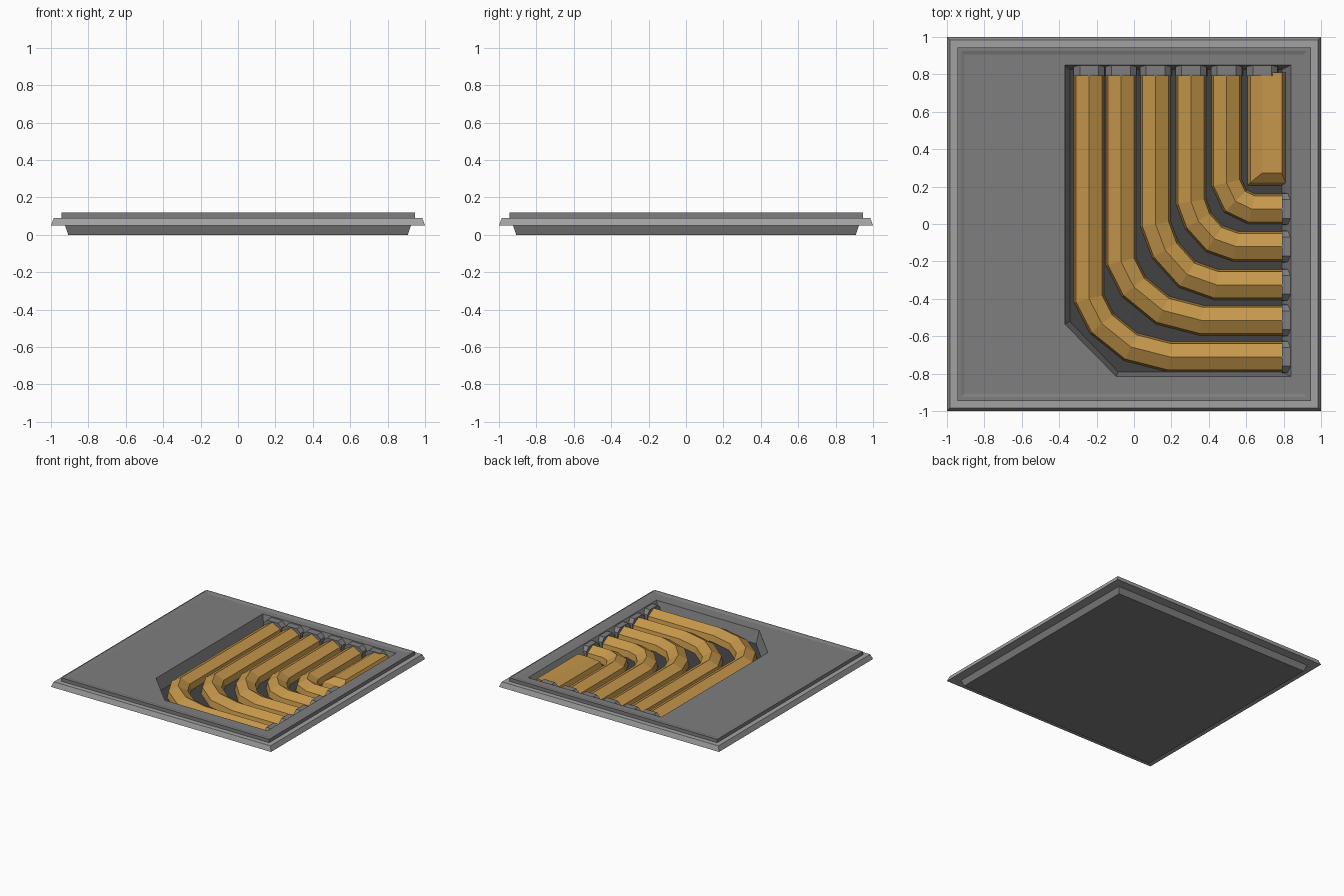
import bpy, bmesh
from mathutils import Vector

if "Cube" in bpy.data.objects:
    bpy.data.objects.remove(bpy.data.objects["Cube"])


def material(name, c):
    m = bpy.data.materials.new(name)
    m.diffuse_color = (*c, 1)
    m.use_nodes = True
    m.node_tree.nodes["Principled BSDF"].inputs["Base Color"].default_value = m.diffuse_color
    return m


GOLD = material("gold", (0.56, 0.31, 0.07))
DARK = material("dark_grey", (0.055, 0.055, 0.055))
MID = material("mid_grey", (0.21, 0.21, 0.21))
LIGHT = material("light_grey", (0.36, 0.36, 0.36))


def finish(bm, name, mat):
    bmesh.ops.recalc_face_normals(bm, faces=bm.faces)
    me = bpy.data.meshes.new(name)
    bm.to_mesh(me)
    bm.free()
    me.materials.append(mat)
    ob = bpy.data.objects.new(name, me)
    bpy.context.collection.objects.link(ob)
    return ob


def ring(bm, pts, z):
    return [bm.verts.new((x, y, z)) for x, y in pts]


def bridge(bm, a, b):
    n = len(a)
    for i in range(n):
        bm.faces.new((a[i], a[(i + 1) % n], b[(i + 1) % n], b[i]))


def square(h):
    return [(-h, -h), (h, -h), (h, h), (-h, h)]


def loft(name, rings, mat, close=True):
    """Join stacked rings of 3D points into one skin."""
    bm = bmesh.new()
    vs = [[bm.verts.new(p) for p in r] for r in rings]
    for a, b in zip(vs, vs[1:]):
        bridge(bm, a, b)
    if close:
        bm.faces.new(vs[0])
        bm.faces.new(vs[-1])
    return finish(bm, name, mat)


# base tray with sloping sides
bm = bmesh.new()
low, high = ring(bm, square(0.908), 0), ring(bm, square(0.925), 0.05)
bridge(bm, low, high)
bm.faces.new(low)
finish(bm, "base_tray", MID)

# outer flange
bm = bmesh.new()
rs = [ring(bm, square(h), z) for h, z in
      ((0.925, 0.05), (1.0, 0.05), (0.985, 0.09), (0.945, 0.09))]
for a, b in zip(rs, rs[1:]):
    bridge(bm, a, b)
finish(bm, "flange", LIGHT)

# top panel with raised lip and pit walls
PIT_TOP = [(-0.37, 0.85), (-0.37, -0.535), (-0.095, -0.815), (0.84, -0.815), (0.84, 0.85)]
PIT_LOW = [(-0.343, 0.825), (-0.343, -0.52), (-0.085, -0.79), (0.79, -0.79), (0.79, 0.825)]
bm = bmesh.new()
rs = [ring(bm, square(h), z) for h, z in
      ((0.945, 0.09), (0.945, 0.118), (0.925, 0.118), (0.905, 0.112))]
for a, b in zip(rs, rs[1:]):
    bridge(bm, a, b)
rim, foot = ring(bm, PIT_TOP, 0.112), ring(bm, PIT_LOW, 0.01)
bridge(bm, rim, foot)
edges = []
for loop in (rs[-1], rim):
    for i, v in enumerate(loop):
        edges.append(bm.edges.get((v, loop[(i + 1) % len(loop)])))
bmesh.ops.triangle_fill(bm, edges=edges, use_beauty=True)
finish(bm, "top_panel", MID)

# dark pit floor
bm = bmesh.new()
bm.faces.new(ring(bm, PIT_LOW, 0.01))
floor = finish(bm, "pit_floor", DARK)
if floor.data.polygons[0].normal.z < 0:
    floor.data.flip_normals()

# bent pipes: ridge-topped section swept with mitred corners
SECTION = [(-0.082, 0.003), (-0.07, 0.06), (0, 0.1), (0.07, 0.06), (0.082, 0.003)]


def sweep(name, path, section, mat):
    path = [Vector(p) for p in path]
    dirs = [(b - a).normalized() for a, b in zip(path, path[1:])]
    rings = []
    for i, p in enumerate(path):
        a, b = dirs[max(i - 1, 0)], dirs[min(i, len(dirs) - 1)]
        n = (Vector((-a.y, a.x)) + Vector((-b.y, b.x))).normalized()
        k = 1 / n.dot(Vector((-a.y, a.x)))
        rings.append([(p.x + n.x * s * k, p.y + n.y * s * k, z) for s, z in section])
    return loft(name, rings, mat)


# ridge x, ridge y, bend start y, bend end x
PIPES = [(-0.24, -0.71, -0.40, 0.19), (-0.07, -0.515, -0.20, 0.36),
         (0.115, -0.325, 0.0, 0.44), (0.305, -0.12, 0.12, 0.545),
         (0.495, 0.08, 0.22, 0.63)]
COLLAR = [(-0.087, 0.01), (-0.083, 0.075), (-0.05, 0.105),
          (0.05, 0.105), (0.083, 0.075), (0.087, 0.01)]
for i, (x, y, ys, xe) in enumerate(PIPES, 1):
    mids = [(0.35, 0.7)] if i == 5 else [(0.16, 0.43), (0.52, 0.83)]
    bend = [(x + (xe - x) * u, ys + (y - ys) * v) for u, v in mids]
    sweep(f"pipe_{i}", [(x, 0.81), (x, ys), *bend, (xe, y), (0.81, y)], SECTION, GOLD)
    # collar where the pipe enters the right wall
    sweep(f"right_collar_{i}", [(0.79, y), (0.838, y)], COLLAR, MID)

# innermost pipe, whose bend closes into a block
loft("inner_block", [[(x, y, z), (r, y, z), (r, 0.81, z), (x, 0.81, z)] for x, y, r, z in
     ((0.605, 0.205, 0.81, 0.003), (0.622, 0.222, 0.81, 0.06), (0.685, 0.272, 0.79, 0.1))], GOLD)

# collars along the back wall
for i, x in enumerate([p[0] for p in PIPES] + [0.685], 1):
    sweep(f"back_collar_{i}", [(x, 0.79), (x, 0.848)], COLLAR, MID)
